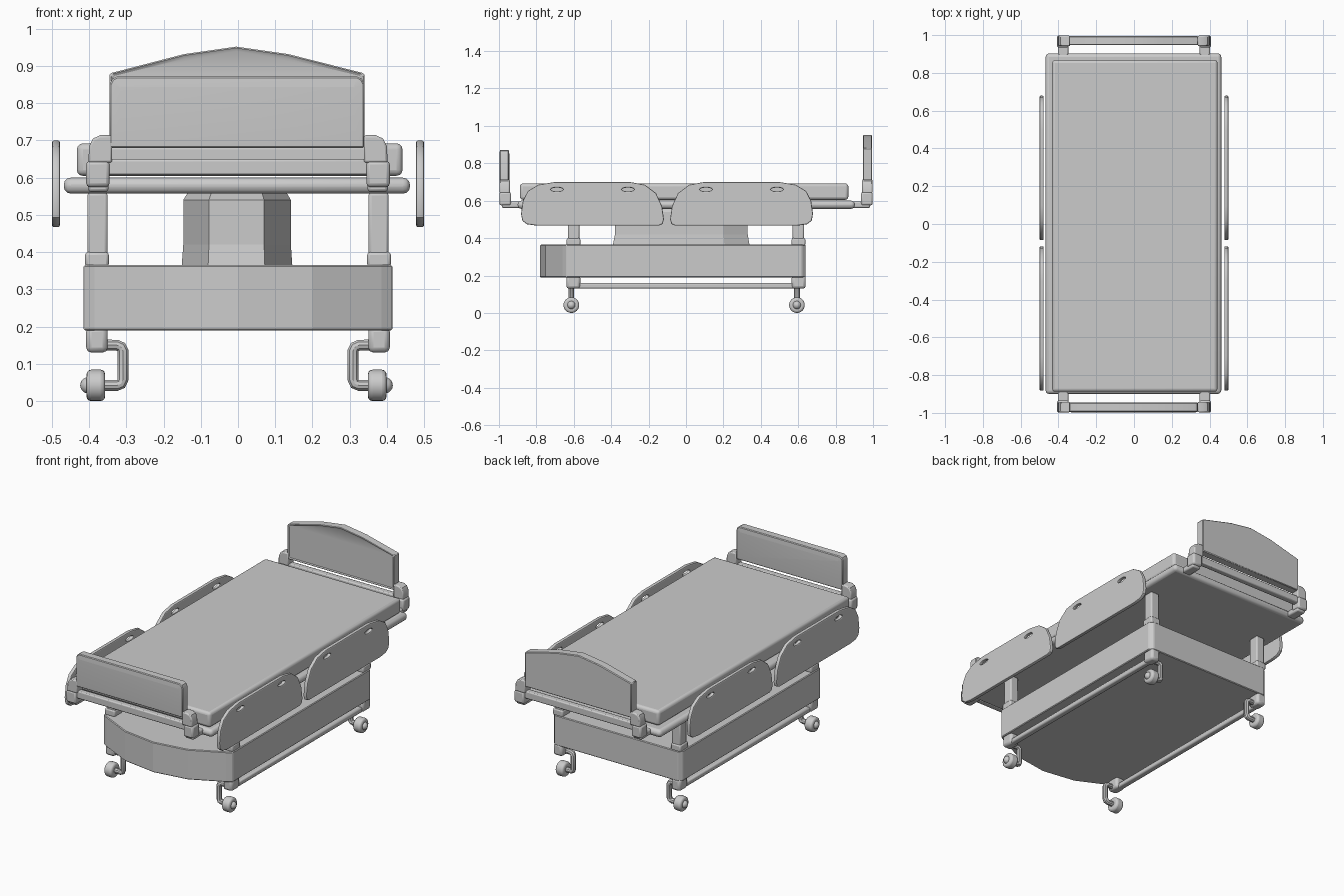
import bpy, bmesh, math
from mathutils import Matrix, Vector

if "Cube" in bpy.data.objects:
    bpy.data.objects.remove(bpy.data.objects["Cube"])


def finish(ob, bevel=0.0, seg=2, smooth=True):
    if bevel:
        m = ob.modifiers.new("bevel", 'BEVEL')
        m.width, m.segments, m.limit_method = bevel, seg, 'ANGLE'
        m.angle_limit = math.radians(40)
    if smooth:
        bpy.ops.object.select_all(action='DESELECT')
        ob.select_set(True)
        bpy.context.view_layer.objects.active = ob
        bpy.ops.object.shade_smooth_by_angle(angle=math.radians(32))
    return ob


def add(name, bm):
    bmesh.ops.recalc_face_normals(bm, faces=bm.faces)
    me = bpy.data.meshes.new(name)
    bm.to_mesh(me)
    bm.free()
    ob = bpy.data.objects.new(name, me)
    bpy.context.collection.objects.link(ob)
    return ob


def prism(name, pts, axis, lo, hi, bevel=0.0, seg=2, smooth=True, inset=None):
    """Extrude an outline: axis 'y' takes (x,z) points, axis 'z' takes (x,y) points.
    inset = list of (face direction, border width, depth)."""
    bm = bmesh.new()
    place = (lambda p, t: (p[0], t, p[1])) if axis == 'y' else (lambda p, t: (p[0], p[1], t))
    face = bm.faces.new([bm.verts.new(place(p, lo)) for p in pts])
    ext = bmesh.ops.extrude_face_region(bm, geom=[face])
    shift = Vector(place((0, 0), hi - lo))
    bmesh.ops.translate(bm, vec=shift, verts=[v for v in ext['geom'] if isinstance(v, bmesh.types.BMVert)])
    bmesh.ops.recalc_face_normals(bm, faces=bm.faces)
    for sign, width, depth in inset or []:
        side = [f for f in bm.faces if f.normal.y * sign > 0.9]
        bmesh.ops.inset_region(bm, faces=side, thickness=0.001 + width)
        for v in side[0].verts:
            v.co.y += sign * depth
    return finish(add(name, bm), bevel, seg, smooth)


def box(name, x0, x1, y0, y1, z0, z1, bevel=0.0, seg=2):
    x0, x1 = sorted((x0, x1))
    y0, y1 = sorted((y0, y1))
    return prism(name, [(x0, y0), (x1, y0), (x1, y1), (x0, y1)], 'z', z0, z1, bevel, seg)


def curve(name, dims, splines, cyclic, **props):
    cu = bpy.data.curves.new(name, 'CURVE')
    cu.dimensions = dims
    for pts in splines:
        s = cu.splines.new('POLY')
        s.points.add(len(pts) - 1)
        for p, co in zip(s.points, pts):
            p.co = (*co, 0, 1) if len(co) == 2 else (*co, 1)
        s.use_cyclic_u = cyclic
    for k, v in props.items():
        setattr(cu, k, v)
    ob = bpy.data.objects.new(name, cu)
    bpy.context.collection.objects.link(ob)
    return ob


def to_mesh(ob):
    bpy.ops.object.select_all(action='DESELECT')
    ob.select_set(True)
    bpy.context.view_layer.objects.active = ob
    bpy.ops.object.convert(target='MESH')
    return finish(bpy.context.object)


# Base housing with bowed front
prism("base_housing", [(-.415, .62), (-.415, -.64), (-.385, -.66), (-.2, -.75), (0, -.78), (.2, -.75),
                       (.385, -.66), (.415, -.64), (.415, .62), (.395, .64), (-.395, .64)],
      'z', .19, .365, .004, 1, smooth=False)

# Central lift column, slightly flared
bm = bmesh.new()
rings = []
for z, s in [(.36, 1.03), (.42, 1), (.54, 1), (.557, .93)]:
    q = [(-.147, -.2), (-.078, -.38), (.07, -.38), (.142, -.2), (.142, .2), (.07, .33), (-.078, .33), (-.147, .2)]
    rings.append([bm.verts.new((x * s, y * s, z)) for x, y in q])
for a, b in zip(rings, rings[1:]):
    for i in range(8):
        bm.faces.new((a[i], a[(i + 1) % 8], b[(i + 1) % 8], b[i]))
bm.faces.new(rings[0])
bm.faces.new(rings[-1])
finish(add("lift_column", bm), smooth=False)

# Corner posts, feet and casters
for sx in (-1, 1):
    for sy in (-1, 1):
        box("corner_post", sx * .35, sx * .405, sy * .57, sy * .632, .36, .56, .008)
        box("post_collar", sx * .347, sx * .411, sy * .565, sy * .638, .36, .40, .008)
        box("foot_block", sx * .35, sx * .408, sy * .565, sy * .64, .13, .2, .014)
        cx, cy = sx * .378 - .004, sy * .603 - .01
        arm = [(sx * .37, cy, .15), (sx * .325, cy, .15), (sx * .314, cy, .145), (sx * .309, cy, .135),
               (sx * .309, cy, .058), (sx * .314, cy, .046), (sx * .325, cy, .042), (cx, cy, .042)]
        to_mesh(curve("caster_arm", '3D', [arm], False, bevel_depth=.0155, bevel_resolution=3,
                      use_fill_caps=True))
        turn = Matrix.Translation((cx, cy, .042)) @ Matrix.Rotation(math.pi / 2, 4, 'Y')
        bm = bmesh.new()
        bmesh.ops.create_cone(bm, cap_ends=True, segments=24, radius1=.042, radius2=.042, depth=.05, matrix=turn)
        finish(add("caster_wheel", bm), .012, 3)
        bm = bmesh.new()
        bmesh.ops.create_uvsphere(bm, u_segments=16, v_segments=10, radius=.022,
                                  matrix=Matrix.Translation((cx + sx * .02, cy, .042)))
        finish(add("caster_hub", bm))
    # Low rail between the feet
    box("lower_side_rail", sx * .365, sx * .4, -.6, .6, .13, .16, .008)

# Bed platform and mattress
box("bed_platform", -.468, .462, -.9, .903, .557, .6, .019, 3)
box("mattress", -.433, .442, -.888, .868, .605, .692, .016, 3)

# End boards, crossbars and brackets
head = [(-.345, .68), (.34, .68), (.34, .88), (.135, .932), (-.005, .952), (-.145, .932), (-.345, .88)]
prism("headboard", head, 'y', .945, .995, .004, 1, inset=[(-1, .011, -.007)])
foot = [(-.345, .68), (.34, .68), (.34, .85), (.333, .865), (.32, .872), (-.325, .872), (-.338, .865), (-.345, .85)]
prism("footboard", foot, 'y', -.995, -.947, .004, 1, inset=[(-1, .03, .003), (1, .03, .003)])
for sy in (-1, 1):
    box("end_crossbar", -.35, .35, sy * .952, sy * .988, .607, .65, .006)
    for sx in (-1, 1):
        box("bracket_arm", sx * .348, sx * .403, sy * .88, sy * .985, .562, .595, .008)
        box("bracket_block", sx * .345, sx * .408, sy * .935, sy * .998, .575, .645, .01)
        cap = [(sx * .338, .64), (sx * .402, .64), (sx * .4, .685), (sx * .39, .705), (sx * .37, .714), (sx * .338, .714)]
        prism("bracket_post", cap, 'y', *sorted((sy * .942, sy * .997)), .006, 2)

# Side rails with hand slots
outline = [(-.882, .53), (-.872, .60), (-.845, .652), (-.79, .685), (-.70, .70), (-.30, .70), (-.22, .685),
           (-.16, .64), (-.128, .57), (-.118, .50), (-.125, .476), (-.145, .467), (-.80, .467),
           (-.85, .474), (-.875, .493)]


def slot(y, z):
    return [(y + .033 * math.cos(a), z + .01 * math.sin(a)) for a in (i * math.tau / 14 for i in range(14))]


for mirrored in (False, True):
    loops = [outline, slot(-.69, .66), slot(-.31, .66)]
    if mirrored:
        loops = [[(-.203 - y, z) for y, z in l] for l in loops]
    for sx in (-1, 1):
        rail = curve("side_rail", '2D', loops, True, fill_mode='BOTH', extrude=.005, bevel_depth=.006,
                     bevel_resolution=1, offset=-.006)
        rail.matrix_world = Matrix.Translation((sx * .489, 0, 0)) @ Matrix(
            ((0, 0, 1, 0), (1, 0, 0, 0), (0, 1, 0, 0), (0, 0, 0, 1)))
        to_mesh(rail)
